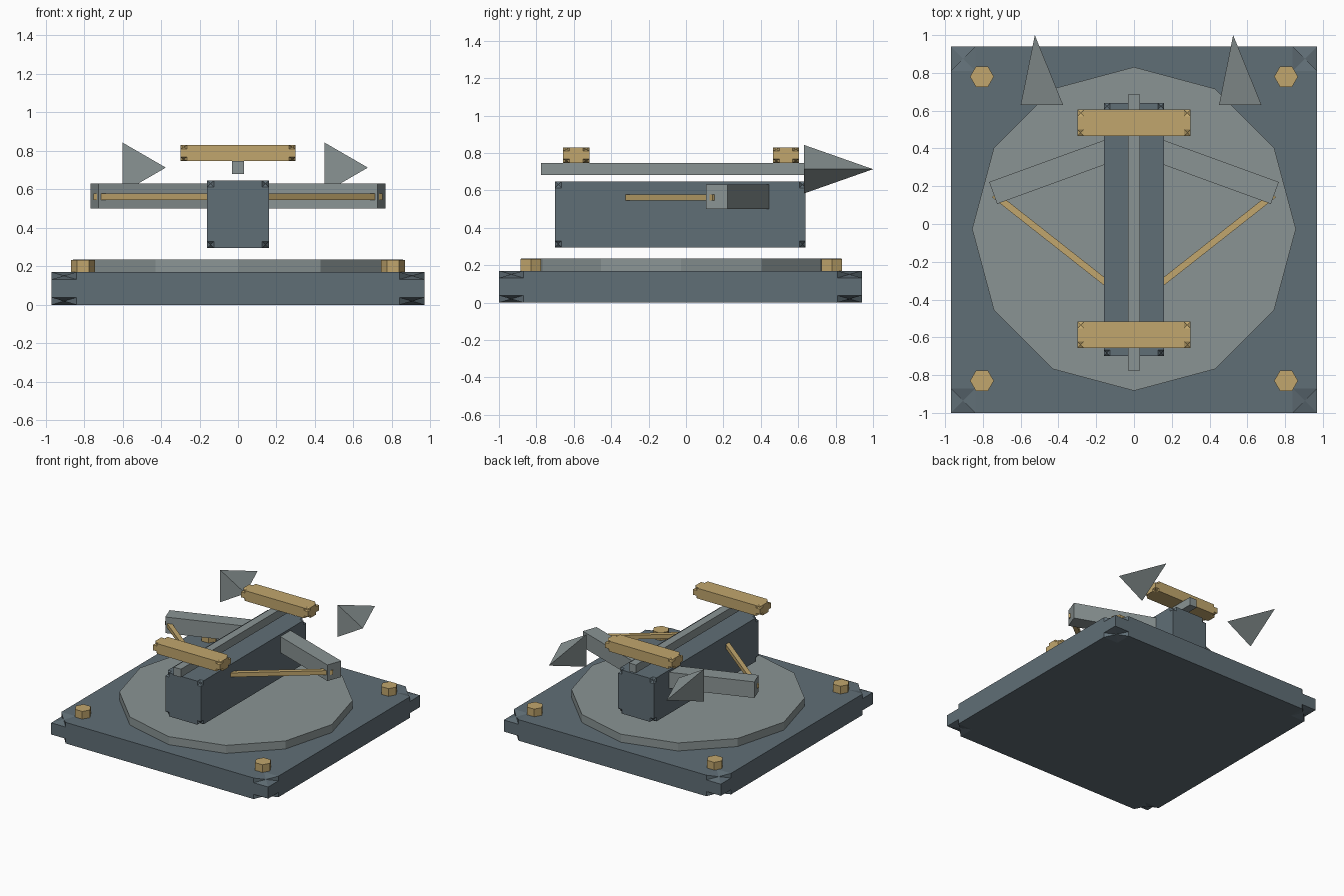
import bpy, bmesh
from math import radians, pi, atan2, hypot
from itertools import product
from mathutils import Matrix, Vector

if "Cube" in bpy.data.objects:
    bpy.data.objects.remove(bpy.data.objects["Cube"])


def material(name, rgb):
    m = bpy.data.materials.new(name)
    m.diffuse_color = (*rgb, 1)
    m.use_nodes = True
    m.node_tree.nodes["Principled BSDF"].inputs["Base Color"].default_value = m.diffuse_color
    return m


SLATE = material("slate", (0.117, 0.156, 0.181))
STEEL = material("steel", (0.254, 0.296, 0.296))
BRASS = material("brass", (0.533, 0.381, 0.153))


def add_object(name, bm, mat):
    bmesh.ops.recalc_face_normals(bm, faces=bm.faces)
    me = bpy.data.meshes.new(name)
    bm.to_mesh(me)
    bm.free()
    me.materials.append(mat)
    ob = bpy.data.objects.new(name, me)
    bpy.context.collection.objects.link(ob)
    return ob


def box(name, center, size, mat, turn=0):
    bm = bmesh.new()
    m = (Matrix.Translation(center) @ Matrix.Rotation(turn, 4, 'Z')
         @ Matrix.Diagonal((*size, 1)))
    bmesh.ops.create_cube(bm, size=1, matrix=m)
    return add_object(name, bm, mat)


def cone(name, center, sides, r1, r2, depth, mat, rot=Matrix()):
    bm = bmesh.new()
    bmesh.ops.create_cone(bm, cap_ends=True, segments=sides, radius1=r1, radius2=r2,
                          depth=depth, matrix=Matrix.Translation(center) @ rot)
    bmesh.ops.dissolve_degenerate(bm, dist=1e-5, edges=bm.edges)
    return add_object(name, bm, mat)


def notched_box(name, lo, hi, notch, mat):
    """Box whose eight corners are cut in, with a small peak inside each cut."""
    lo, hi = Vector(lo), Vector(hi)
    mid, half = (lo + hi) / 2, (hi - lo) / 2
    bm = bmesh.new()
    verts = {}

    def vert(corner, inset, amount=1.0):
        key = (tuple(corner), frozenset(inset))
        if key not in verts:
            verts[key] = bm.verts.new([
                mid[i] + corner[i] * (half[i] - (notch[i] * amount if i in inset else 0))
                for i in range(3)])
        return verts[key]

    # outer faces
    for a, s in product(range(3), (-1, 1)):
        b, d = (a + 1) % 3, (a + 2) % 3
        loop = []
        for k, (u, v) in enumerate(((-1, -1), (1, -1), (1, 1), (-1, 1))):
            c = [0, 0, 0]
            c[a], c[b], c[d] = s, u, v
            p, q = (d, b) if k % 2 == 0 else (b, d)
            loop += [vert(c, {p}), vert(c, {p, q}), vert(c, {q})]
        bm.faces.new(loop)
    # corner fans
    for c in product((-1, 1), repeat=3):
        peak = vert(c, {0, 1, 2}, 0.5)
        ring = [vert(c, i) for i in ({0}, {0, 1}, {1}, {1, 2}, {2}, {2, 0})]
        for i in range(6):
            bm.faces.new((peak, ring[i], ring[(i + 1) % 6]))
    return add_object(name, bm, mat)


# Base plate, turntable and corner bolts
notched_box("base_plate", (-0.97, -1, 0), (0.97, 0.94, 0.17), (0.13, 0.13, 0.038), SLATE)
cone("turntable", (0, -0.026, 0.2025), 12, 0.857, 0.857, 0.065, STEEL)
for x, y in product((-0.805, 0.805), (-0.83, 0.78)):
    cone("base_bolt", (x, y, 0.2), 6, 0.063, 0.063, 0.064, BRASS,
         Matrix.Rotation(pi / 2, 4, 'Z'))

# Stock, bolt rail and cross bars
notched_box("stock", (-0.16, -0.70, 0.295), (0.16, 0.64, 0.647), (0.034, 0.034, 0.034), SLATE)
box("bolt_rail", (0, -0.045, 0.714), (0.064, 1.46, 0.066), STEEL)
for y in (-0.587, 0.535):
    notched_box("cross_bar", (-0.3, y - 0.07, 0.747), (0.3, y + 0.07, 0.83),
                (0.035, 0.035, 0.02), BRASS)

# Bow arms and strings
start, end = Vector((0.04, -0.396)), Vector((0.74, 0.155))
run = end - start
for side in (-1, 1):
    box("bow_arm", (side * 0.417, 0.284, 0.565), (0.7, 0.123, 0.13), STEEL,
        side * radians(-20))
    c = (start + end) / 2
    box("bow_string", (side * c.x, c.y, 0.562), (run.length, 0.035, 0.034), BRASS,
        side * atan2(run.y, run.x))

# Three-sided spikes pointing backward, both turned the same way
for x in (-0.525, 0.525):
    bm = bmesh.new()
    tip = bm.verts.new((x, 1.0, 0.713))
    ring = [bm.verts.new((x + dx, 0.63, 0.713 + dz))
            for dx, dz in ((0.15, 0), (-0.075, 0.13), (-0.075, -0.13))]
    bm.faces.new(ring)
    for i in range(3):
        bm.faces.new((tip, ring[i], ring[(i + 1) % 3]))
    add_object("spike", bm, STEEL)
